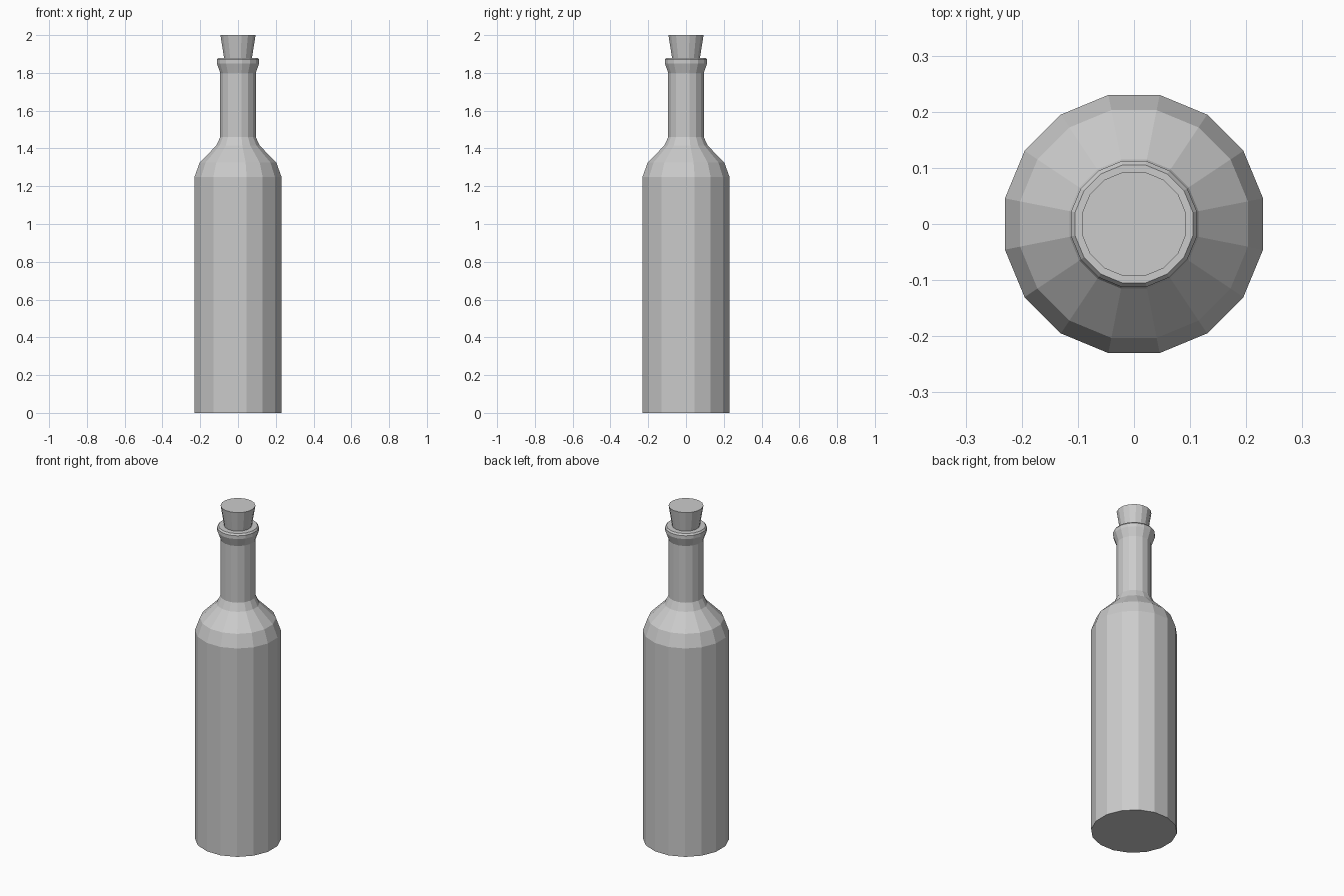
import bpy
import bmesh
from math import cos, sin, pi

SIDES = 16

default = bpy.data.objects.get("Cube")
if default:
    bpy.data.objects.remove(default)


def make_material(name, colour):
    mat = bpy.data.materials.new(name)
    mat.use_nodes = True
    mat.diffuse_color = colour
    mat.node_tree.nodes["Principled BSDF"].inputs["Base Color"].default_value = colour
    return mat


def lathe(name, profile, mat):
    """Closed faceted solid from (flat-side radius, height) rings."""
    bm = bmesh.new()
    rings = []
    for radius, z in profile:
        r = radius / cos(pi / SIDES)
        angles = [2 * pi * (i + 0.5) / SIDES for i in range(SIDES)]
        rings.append([bm.verts.new((r * cos(a), r * sin(a), z)) for a in angles])
    for low, high in zip(rings, rings[1:]):
        for i in range(SIDES):
            j = (i + 1) % SIDES
            bm.faces.new((low[i], low[j], high[j], high[i]))
    bm.faces.new(rings[0][::-1])
    bm.faces.new(rings[-1])
    mesh = bpy.data.meshes.new(name)
    bm.to_mesh(mesh)
    bm.free()
    mesh.materials.append(mat)
    obj = bpy.data.objects.new(name, mesh)
    bpy.context.collection.objects.link(obj)
    return obj


grey = make_material("light grey", (0.6, 0.6, 0.6, 1))

# Bottle: straight body, sloped shoulder, neck and flared lip
lathe("bottle", [
    (0.23, 0), (0.23, 1.25), (0.203, 1.325), (0.115, 1.415), (0.094, 1.46),
    (0.094, 1.8), (0.112, 1.85), (0.112, 1.87), (0.105, 1.88),
], grey)

# Tapered stopper, seated in the mouth
lathe("cork", [(0.066, 1.83), (0.093, 2)], grey)
